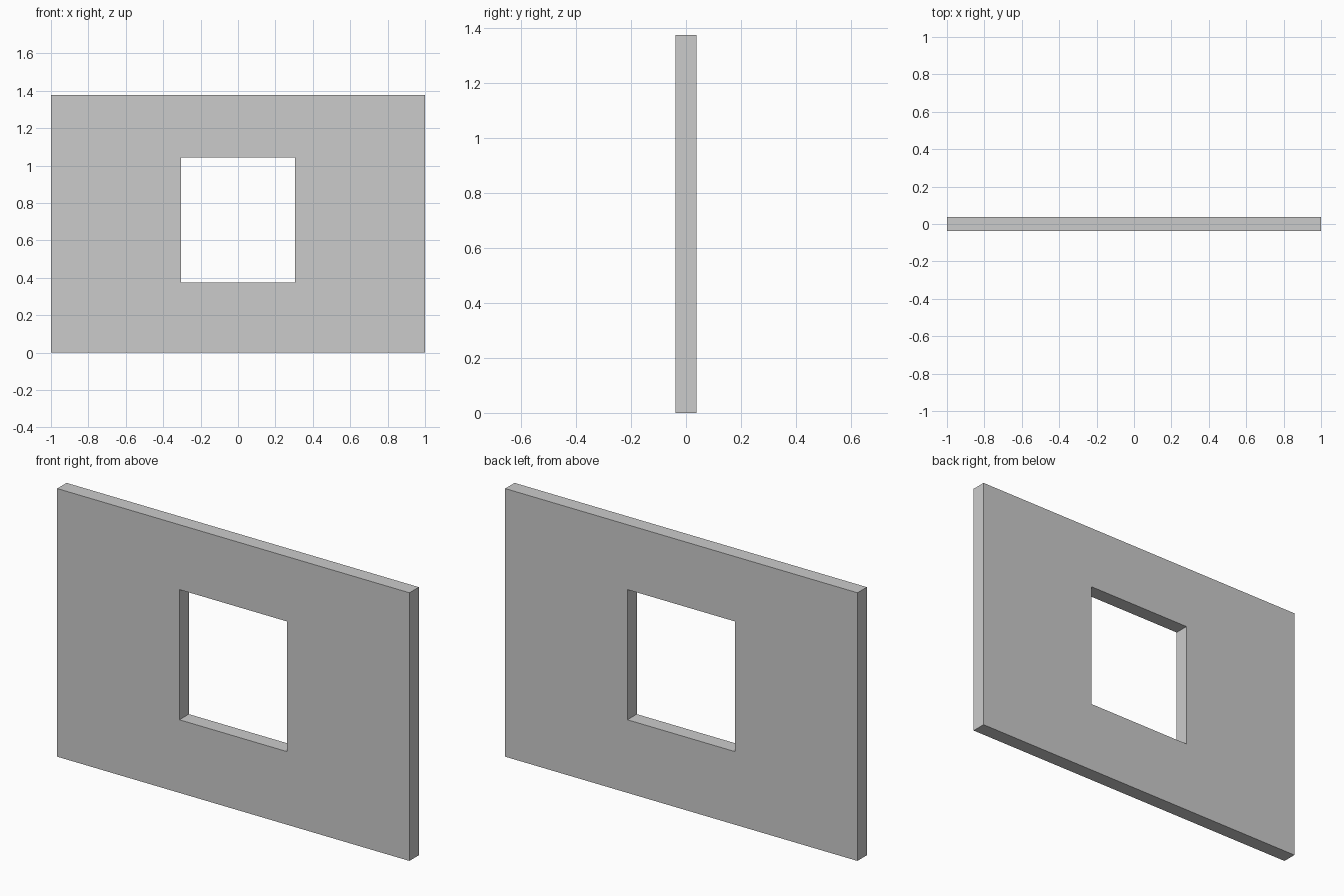
import bpy, bmesh

if "Cube" in bpy.data.objects:
    bpy.data.objects.remove(bpy.data.objects["Cube"])

WIDTH, HEIGHT, DEPTH = 2.0, 1.376, 0.076
HOLE_X, HOLE_Z0, HOLE_Z1 = 0.306, 0.375, 1.043


def rectangle(bm, x, z0, z1, y):
    return [bm.verts.new((px, y, pz))
            for px, pz in ((-x, z0), (x, z0), (x, z1), (-x, z1))]


# Front face of the wall: four quads around the window opening
bm = bmesh.new()
outer = rectangle(bm, WIDTH / 2, 0, HEIGHT, -DEPTH / 2)
inner = rectangle(bm, HOLE_X, HOLE_Z0, HOLE_Z1, -DEPTH / 2)
for i in range(4):
    j = (i + 1) % 4
    bm.faces.new((outer[i], outer[j], inner[j], inner[i]))

# Thickness: extrude to the back, which also makes the opening's reveals
front = bm.faces[:]
result = bmesh.ops.extrude_face_region(bm, geom=front, use_keep_orig=True)
back = [v for v in result["geom"] if isinstance(v, bmesh.types.BMVert)]
bmesh.ops.translate(bm, verts=back, vec=(0, DEPTH, 0))
bmesh.ops.recalc_face_normals(bm, faces=bm.faces[:])

mesh = bpy.data.meshes.new("wall_with_window_opening")
bm.to_mesh(mesh)
bm.free()
wall = bpy.data.objects.new("wall_with_window_opening", mesh)
bpy.context.collection.objects.link(wall)
